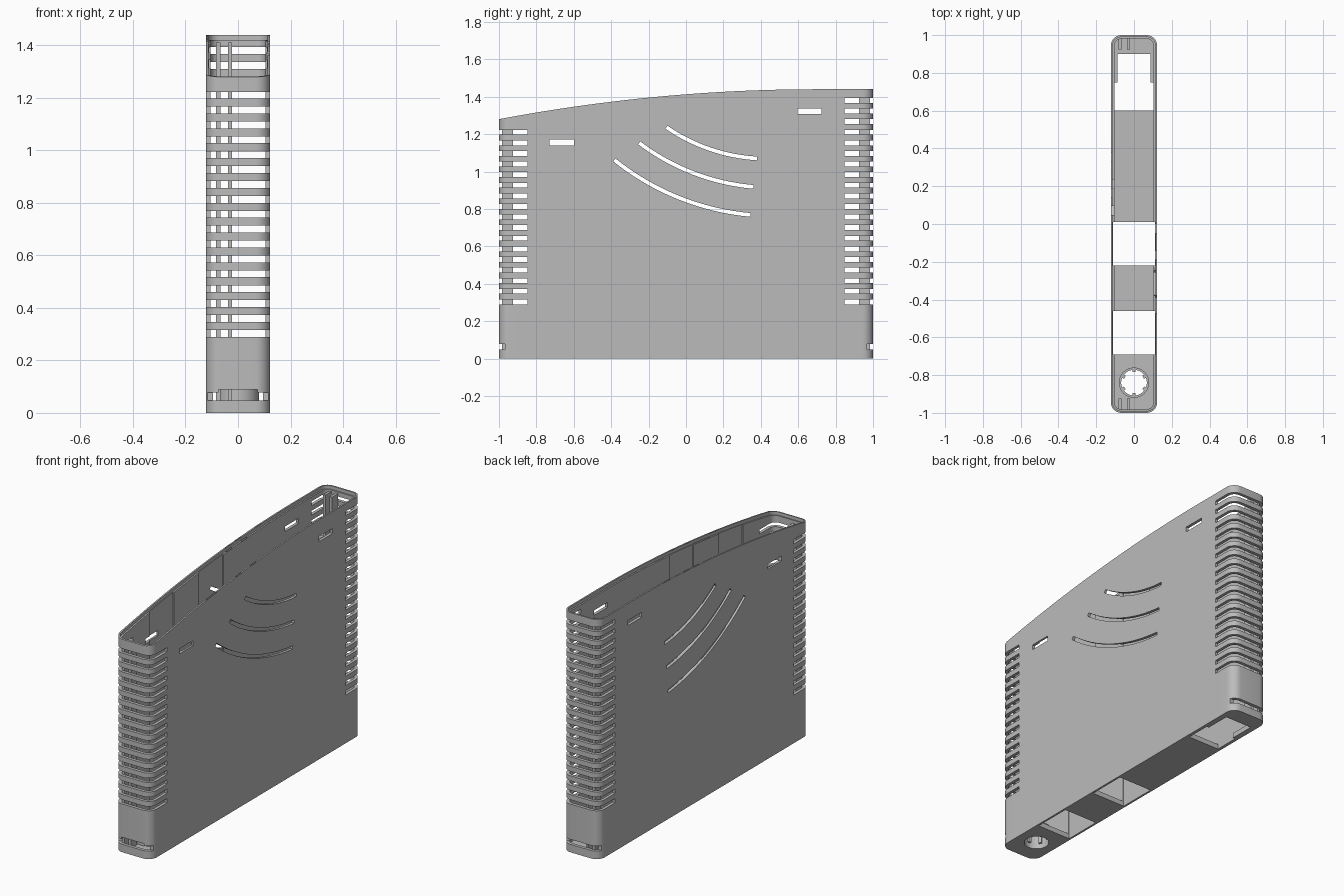
import bpy, bmesh, math
from mathutils import Matrix, Vector

if "Cube" in bpy.data.objects:
    bpy.data.objects.remove(bpy.data.objects["Cube"])

grey = bpy.data.materials.new("light_grey_plastic")
grey.use_nodes = True
grey.diffuse_color = (0.5, 0.5, 0.5, 1)
grey.node_tree.nodes["Principled BSDF"].inputs["Base Color"].default_value = (0.5, 0.5, 0.5, 1)

FLOOR = 0.03
PITCH = 0.0567


def rim(y):
    """Height of the arched rim along the length."""
    return 1.44 - 0.16 * (max(0, 0.7 - y) / 1.7) ** 2


def make(name, bm):
    bmesh.ops.recalc_face_normals(bm, faces=bm.faces)
    mesh = bpy.data.meshes.new(name)
    bm.to_mesh(mesh)
    bm.free()
    mesh.materials.append(grey)
    ob = bpy.data.objects.new(name, mesh)
    bpy.context.collection.objects.link(ob)
    return ob


def box(bm, x0, x1, y0, y1, z0, z1):
    m = Matrix.Translation(((x0 + x1) / 2, (y0 + y1) / 2, (z0 + z1) / 2))
    bmesh.ops.create_cube(bm, size=1, matrix=m @ Matrix.Diagonal((x1 - x0, y1 - y0, z1 - z0, 1)))


def loft(name, hx, hy, r, bottom, top):
    """Rounded-end block whose top and bottom heights follow functions of y."""
    half = []
    for i in range(9):
        a = math.pi / 2 * i / 8
        half.append((hx - r + r * math.sin(a), -hy + r - r * math.cos(a)))
    sides = [(hx, (hy - r) * (i / 20 - 1)) for i in range(1, 20)]
    cols = half + sides + [(hx, 0)] + [(x, -y) for x, y in reversed(half + sides)]
    bm = bmesh.new()
    rings = [[bm.verts.new(p) for p in ((-x, y, bottom(y)), (x, y, bottom(y)),
                                        (x, y, top(y)), (-x, y, top(y)))] for x, y in cols]
    for a, b in zip(rings, rings[1:]):
        for i in range(4):
            j = (i + 1) % 4
            bm.faces.new((a[i], a[j], b[j], b[i]))
    bm.faces.new(rings[0])
    bm.faces.new(rings[-1])
    return make(name, bm)


def arc_slot(bm, start, end, sag, width):
    """Curved bar running through both walls, drawn in the y-z plane."""
    a, b = Vector(start), Vector(end)
    chord = b - a
    normal = Vector((chord.y, -chord.x)).normalized()
    radius = chord.length ** 2 / (8 * sag) + sag / 2
    centre = (a + b) / 2 - normal * (radius - sag)
    spread = math.asin(chord.length / 2 / radius)
    rings = []
    for i in range(17):
        t = spread * (i / 8 - 1)
        d = normal * math.cos(t) + chord.normalized() * math.sin(t)
        p, q = centre + d * (radius - width / 2), centre + d * (radius + width / 2)
        rings.append([bm.verts.new((x, v.x, v.y)) for x, v in
                      ((-0.2, p), (0.2, p), (0.2, q), (-0.2, q))])
    for r, s in zip(rings, rings[1:]):
        for i in range(4):
            j = (i + 1) % 4
            bm.faces.new((r[i], r[j], s[j], s[i]))
    bm.faces.new(rings[0])
    bm.faces.new(rings[-1])


def cut(target, cutter):
    cutter.hide_render = True
    mod = target.modifiers.new("cut", 'BOOLEAN')
    mod.operation, mod.solver, mod.object = 'DIFFERENCE', 'EXACT', cutter
    bpy.context.view_layer.objects.active = target
    bpy.ops.object.modifier_apply(modifier=mod.name)
    bpy.data.objects.remove(cutter)


# Hollow case with arched open top and stepped rim
case = loft("case_shell", 0.122, 1.0, 0.055, lambda y: 0, rim)
cut(case, loft("cavity", 0.104, 0.981, 0.038, lambda y: FLOOR, lambda y: 1.7))
cut(case, loft("rim_step", 0.113, 0.990, 0.046, lambda y: rim(y) - 0.02, lambda y: 1.7))

# Floor openings; the two middle ones also thin the walls above them
bm = bmesh.new()
box(bm, -0.11, 0.11, -0.69, -0.46, -0.1, 1.8)
box(bm, -0.11, 0.11, -0.22, 0.01, -0.1, 1.8)
box(bm, -0.103, 0.103, 0.6, 0.75, -0.1, 0.05)
cut(case, make("floor_openings", bm))
bm = bmesh.new()
box(bm, -0.088, 0.088, 0.74, 0.9, -0.1, 0.05)
bmesh.ops.create_cone(bm, cap_ends=True, segments=40, radius1=0.068, radius2=0.068,
                      depth=0.3, matrix=Matrix.Translation((0, -0.84, 0)))
cut(case, make("floor_holes", bm))

# Vent slots round both ends, wall windows, curved slots, bottom slots
bm = bmesh.new()
for end, count in ((-1, 17), (1, 20)):
    for k in range(count):
        z = 0.29 + PITCH * k
        box(bm, -0.2, 0.2, *sorted((end * 0.847, end * 1.1)), z, z + 0.026)
    box(bm, -0.2, 0.2, *sorted((end * 0.968, end * 1.1)), 0.048, 0.078)
box(bm, -0.2, 0.2, -0.73, -0.6, 1.14, 1.17)
box(bm, -0.2, 0.2, 0.595, 0.725, 1.308, 1.338)
arc_slot(bm, (-0.105, 1.237), (0.38, 1.07), 0.035, 0.02)
arc_slot(bm, (-0.25, 1.153), (0.36, 0.918), 0.046, 0.02)
arc_slot(bm, (-0.383, 1.062), (0.345, 0.768), 0.058, 0.02)
cut(case, make("wall_slots", bm))
bm = bmesh.new()
box(bm, -0.075, 0.075, -1.1, -0.968, 0.06, 0.09)
cut(case, make("front_notch", bm))

# Upright ribs inside both ends
for name, y0, y1, top in (("front_ribs", -0.983, -0.925, 1.245), ("back_ribs", 0.925, 0.983, 1.41)):
    bm = bmesh.new()
    for x in (-0.075, -0.03):
        box(bm, x - 0.008, x + 0.008, y0, y1, FLOOR - 0.005, top)
    make(name, bm)

# Cable collar with six inner tabs
bm = bmesh.new()
profile = ((0.068, 0.0), (0.08, 0.0), (0.08, 0.088), (0.068, 0.088))
ring = [bm.verts.new((r, 0, z + 0.001)) for r, z in profile]
edges = [bm.edges.new((ring[i], ring[(i + 1) % 4])) for i in range(4)]
bmesh.ops.spin(bm, geom=ring + edges, cent=(0, 0, 0), axis=(0, 0, 1),
               angle=math.tau, steps=40, use_merge=True)
bmesh.ops.remove_doubles(bm, verts=bm.verts, dist=0.0001)
for k in range(6):
    before = set(bm.verts)
    box(bm, 0.056, 0.07, -0.009, 0.009, 0.03, 0.088)
    bmesh.ops.rotate(bm, verts=[v for v in bm.verts if v not in before],
                     matrix=Matrix.Rotation(math.radians(30 + 60 * k), 3, 'Z'))
bmesh.ops.translate(bm, verts=bm.verts, vec=(0, -0.84, 0))
collar = make("cable_collar", bm)

# Smooth the rounded corners and keep the edges crisp
bpy.ops.object.select_all(action='DESELECT')
for ob in (case, collar):
    ob.select_set(True)
bpy.context.view_layer.objects.active = case
bpy.ops.object.shade_smooth_by_angle(angle=math.radians(30))
